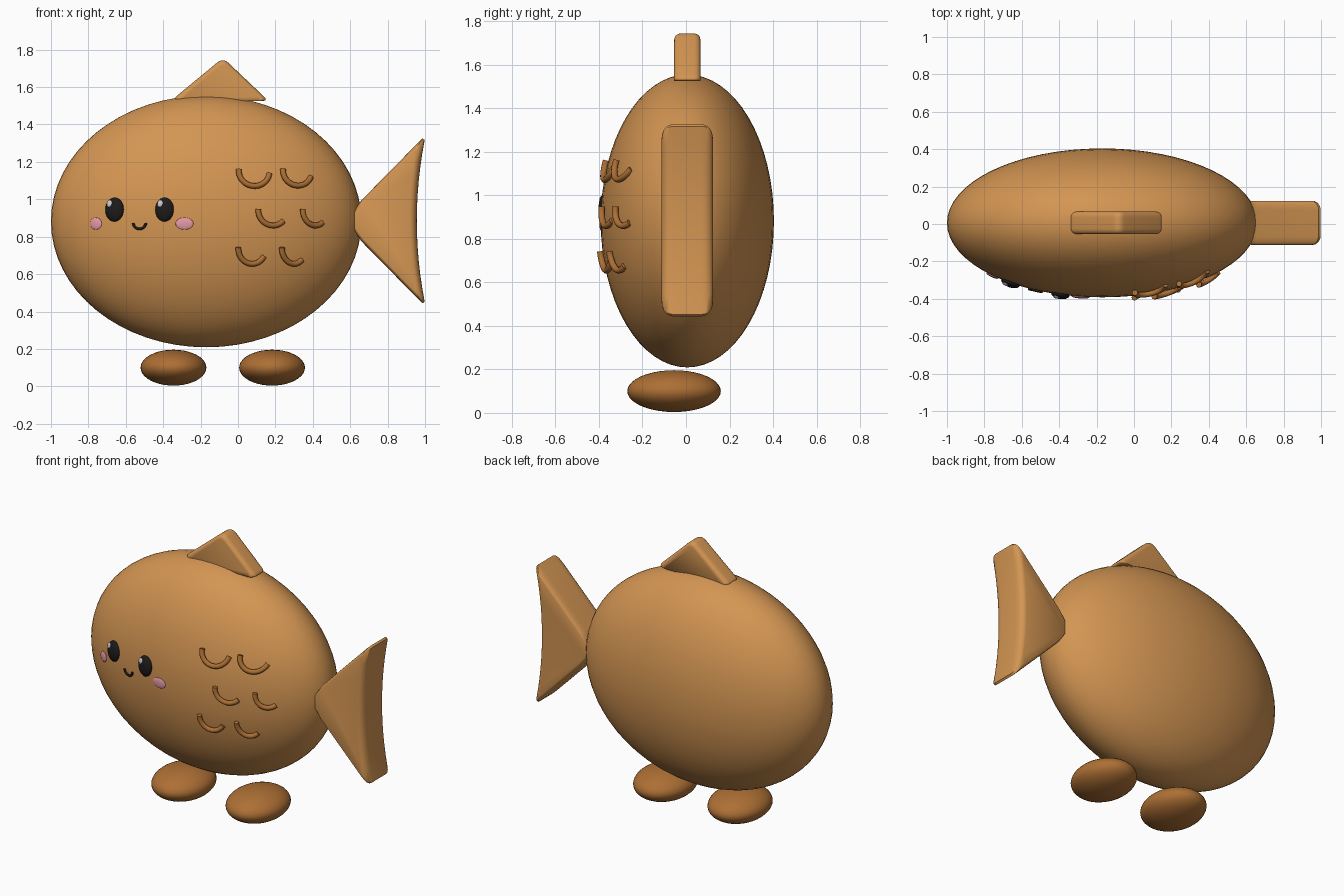
import bpy, bmesh
from math import sin, cos, pi, radians, sqrt
from mathutils import Vector

if "Cube" in bpy.data.objects:
    bpy.data.objects.remove(bpy.data.objects["Cube"])

C = Vector((-0.17, 0.006, 0.882))   # body centre
R = Vector((0.83, 0.398, 0.673))    # body radii


def material(name, rgb):
    m = bpy.data.materials.new(name)
    m.diffuse_color = (*rgb, 1)
    m.use_nodes = True
    m.node_tree.nodes["Principled BSDF"].inputs["Base Color"].default_value = m.diffuse_color
    return m


TAN = material("tan", (0.65, 0.30, 0.085))
BROWN = material("brown", (0.42, 0.16, 0.035))
BLACK = material("black", (0.012, 0.01, 0.01))
WHITE = material("white", (0.9, 0.9, 0.9))
PINK = material("pink", (0.78, 0.32, 0.38))


def surface(x, z, lift=0.0):
    """Point on the front of the body, and the outward normal there."""
    k = max(0.0, 1 - ((x - C.x) / R.x) ** 2 - ((z - C.z) / R.z) ** 2)
    p = Vector((x, C.y - R.y * sqrt(k), z))
    n = Vector([(p[i] - C[i]) / R[i] ** 2 for i in range(3)]).normalized()
    return p + n * lift, n


def ellipsoid(name, loc, radii, mat, normal=None, seg=32):
    bpy.ops.mesh.primitive_uv_sphere_add(segments=seg, ring_count=seg // 2, location=loc)
    o = bpy.context.object
    o.name = name
    o.scale = radii
    if normal:
        o.rotation_euler = normal.to_track_quat('-Y', 'Z').to_euler()
    o.data.materials.append(mat)
    bpy.ops.object.shade_smooth()
    return o


def fillet(pts, r, n=5):
    """Round the corners of a closed 2D outline with quadratic arcs."""
    out = []
    for i, p in enumerate(pts):
        p = Vector(p)
        a, b = Vector(pts[i - 1]) - p, Vector(pts[(i + 1) % len(pts)]) - p
        a, b = (v.normalized() * min(r, v.length * 0.45) for v in (a, b))
        for j in range(n + 1):
            t = j / n
            out.append(p + a * (1 - t) ** 2 + b * t ** 2)
    return out


def cushion(name, outline, pivot, half, depth, shrink, mat):
    """Thick plate from an x-z outline whose front and back rims are rounded."""
    bm = bmesh.new()
    pivot = Vector(pivot)
    layers = []
    for side in (-1, 1):
        for k in range(6):
            a = pi / 2 * (k / 5 if side > 0 else 1 - k / 5)
            layers.append((side * (half - depth + depth * sin(a)), 1 - shrink * (1 - cos(a))))
    rings = []
    for y, s in layers:
        pts = [pivot + (p - pivot) * s for p in outline]
        rings.append([bm.verts.new((p.x, C.y + y, p.y)) for p in pts])
    n = len(outline)
    for a, b in zip(rings, rings[1:]):
        for i in range(n):
            bm.faces.new((a[i], a[(i + 1) % n], b[(i + 1) % n], b[i]))
    bm.faces.new(rings[0])
    bm.faces.new(rings[-1])
    bmesh.ops.recalc_face_normals(bm, faces=bm.faces)
    me = bpy.data.meshes.new(name)
    bm.to_mesh(me)
    bm.free()
    o = bpy.data.objects.new(name, me)
    bpy.context.collection.objects.link(o)
    me.materials.append(mat)
    bpy.ops.object.select_all(action='DESELECT')
    o.select_set(True)
    bpy.context.view_layer.objects.active = o
    bpy.ops.object.shade_smooth_by_angle(angle=radians(50))


def arc(name, cx, cz, rx, rz, end, tube, lift0, lift1, mat, start=-185):
    """Tube following a hanging arc over the body surface."""
    cu = bpy.data.curves.new(name, 'CURVE')
    cu.dimensions = '3D'
    cu.bevel_depth = tube
    cu.bevel_resolution = 3
    cu.use_fill_caps = True
    n = 16
    sp = cu.splines.new('POLY')
    sp.points.add(n)
    for i in range(n + 1):
        t = i / n
        a = radians(start + (end - start) * t)
        p, _ = surface(cx + rx * cos(a), cz + rz * sin(a), lift0 + (lift1 - lift0) * t ** 3)
        sp.points[i].co = (*p, 1)
    o = bpy.data.objects.new(name, cu)
    bpy.context.collection.objects.link(o)
    cu.materials.append(mat)
    bpy.ops.object.select_all(action='DESELECT')
    o.select_set(True)
    bpy.context.view_layer.objects.active = o
    bpy.ops.object.convert(target='MESH')
    bpy.ops.object.shade_smooth_by_angle(angle=radians(50))


# Body and feet
ellipsoid("body", C, R, TAN, seg=64)
for side, x in (("left", -0.345), ("right", 0.182)):
    ellipsoid(f"foot_{side}", (x, -0.055, 0.1), (0.176, 0.215, 0.096), BROWN, seg=40)

# Top fin
cushion("top_fin", fillet([(-0.355, 1.53), (0.165, 1.525), (-0.08, 1.757)], 0.04),
        (-0.08, 1.53), 0.06, 0.03, 0.13, TAN)

# Tail fin with a hollow trailing edge
trailing = []
for i in range(13):
    t = -1 + 2 * i / 12
    trailing.append(Vector((0.956 + 0.042 * t * t, 0.885 + 0.432 * t)))
tail = [Vector((0.615, 0.93)), Vector((0.615, 0.84)), Vector((0.66, 0.775)),
        Vector((0.972, 0.458)), Vector((0.987, 0.444))] + trailing + \
       [Vector((0.987, 1.326)), Vector((0.972, 1.312)), Vector((0.66, 0.995))]
cushion("tail_fin", tail, (0.70, 0.885), 0.118, 0.05, 0.15, TAN)

# Face
for side, x, rx in (("left", -0.66, 0.052), ("right", -0.393, 0.05)):
    p, n = surface(x, 0.945)
    ellipsoid(f"eye_{side}", p, (rx, 0.026, 0.064), BLACK, n)
    p, n = surface(x - 0.02, 0.975, 0.02)
    ellipsoid(f"eye_shine_{side}", p, (0.016, 0.008, 0.02), WHITE, n, 16)
for side, x, rx in (("left", -0.758, 0.034), ("right", -0.286, 0.048)):
    p, n = surface(x, 0.87, 0.002)
    ellipsoid(f"cheek_{side}", p, (rx, 0.008, 0.032), PINK, n, 24)
arc("smile", -0.526, 0.873, 0.033, 0.031, 0, 0.007, 0.003, 0.003, BLACK, -180)

# Scales: centre x, centre z, x radius, end angle
for i, (x, z, rx, end) in enumerate([
        (0.085, 1.148, 0.083, -8), (0.315, 1.15, 0.08, -22),
        (0.185, 0.94, 0.08, -45), (0.41, 0.94, 0.07, -55),
        (0.075, 0.738, 0.075, -32), (0.298, 0.738, 0.068, -50)]):
    arc(f"scale_{i + 1}", x, z, rx, 0.08, end, 0.015, 0.02, 0.0, BROWN)
